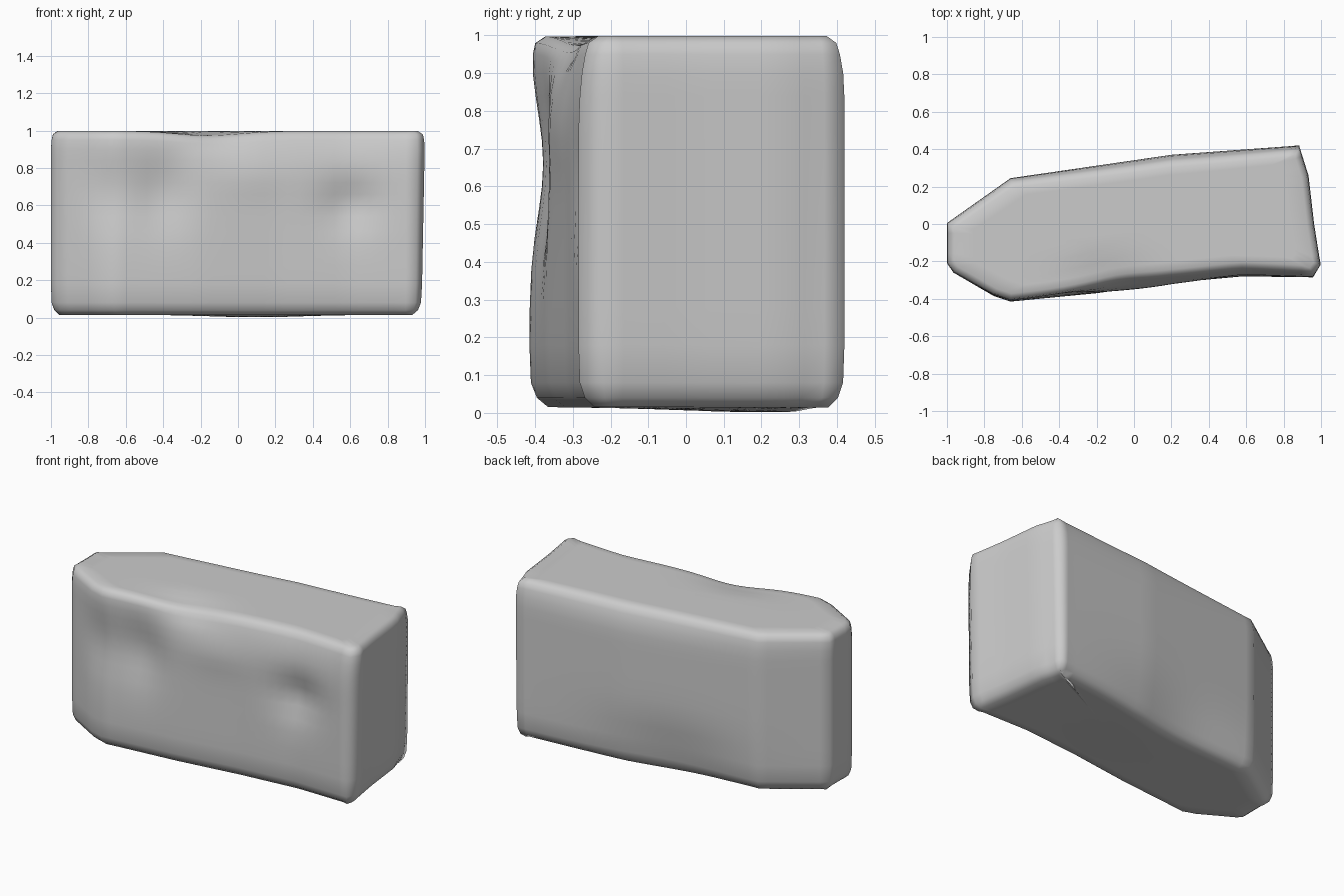
import bpy, bmesh, math
from mathutils import Vector

if "Cube" in bpy.data.objects:
    bpy.data.objects.remove(bpy.data.objects["Cube"])

# Plan outline, counter-clockwise from the front left corner
outline = [(-0.75, -0.385), (-0.66, -0.415), (-0.2, -0.37), (0.2, -0.315), (0.58, -0.28),
           (0.96, -0.285), (1.0, -0.22), (0.965, 0.0), (0.935, 0.26), (0.885, 0.42),
           (0.2, 0.37), (-0.66, 0.245), (-1.0, 0.005), (-1.0, -0.21), (-0.965, -0.26)]
# Height, inward offset of each ring
levels = [(0.015, 0.05), (0.04, 0.02), (0.08, 0.004), (0.18, 0), (0.28, 0), (0.38, 0),
          (0.46, 0), (0.54, 0), (0.6, 0), (0.66, 0), (0.72, 0), (0.78, 0), (0.84, 0),
          (0.9, 0), (0.95, 0.004), (0.98, 0.012), (0.998, 0.04)]
# Hollows (positive) and swellings (negative): x, z, x radius, z radius, depth
front_relief = [(-0.42, 0.66, 0.16, 0.2, 0.05), (0.6, 0.6, 0.15, 0.13, 0.05),
                (-0.7, 0.66, 0.12, 0.2, 0.035), (0.5, 1.0, 0.6, 0.13, 0.035),
                (0.1, 0.75, 0.2, 0.1, -0.01), (-0.1, 0.98, 0.22, 0.12, 0.03)]
back_relief = [(-0.1, 0.08, 0.45, 0.2, 0.05), (0.2, 1.0, 0.9, 0.09, 0.025)]


def bump(u, v, b):
    return b[4] * math.exp(-((u - b[0]) / b[2]) ** 2 - ((v - b[1]) / b[3]) ** 2)


def resample(points, step=0.06):
    out = []
    for i, a in enumerate(points):
        a, b = Vector(a), Vector(points[(i + 1) % len(points)])
        n = max(1, round((b - a).length / step))
        out += [a.lerp(b, k / n) for k in range(n)]
    return out


pts = resample(outline)
N = len(pts)
normals = []
for i in range(N):
    t = pts[(i + 1) % N] - pts[i - 1]
    normals.append(Vector((t.y, -t.x)).normalized())

bm = bmesh.new()


def height(x, y, z):
    # uneven top rim and slightly bulging underside
    if z > 0.9:
        return z - bump(x, y, (-0.15, -0.3, 0.25, 0.12, 0.025))
    if z < 0.05:
        return z - bump(x, y, (0.1, 0.2, 0.35, 0.3, 0.013))
    return z


def ring(z, inset, scale=1.0):
    verts = []
    for p, n in zip(pts, normals):
        q = p - n * inset
        x, y = q
        y += max(0, -n.y) * sum(bump(x, z, b) for b in front_relief)
        y -= max(0, n.y) * sum(bump(x, z, b) for b in back_relief)
        # right end leans slightly outwards towards the top
        x -= max(0, n.x) * (0.02 * (1 - z) if p.x > 0.8 else 0)
        s = 1 - (1 - scale) * 0.7
        x, y = x * s, 0.09 * x + (y - 0.09 * x) * scale
        verts.append(bm.verts.new((x, y, height(x, y, z))))
    return verts


# Stone block: side rings plus shrinking rings for the underside and top
caps = (0.85, 0.65, 0.4, 0.15)
rings = [ring(0.015, 0.05, s) for s in reversed(caps)]
rings += [ring(z, i) for z, i in levels]
rings += [ring(0.998, 0.04, s) for s in caps]
for lo, hi in zip(rings, rings[1:]):
    for i in range(N):
        j = (i + 1) % N
        bm.faces.new((lo[i], lo[j], hi[j], hi[i]))
bm.faces.new(list(reversed(rings[0])))
bm.faces.new(rings[-1])
bmesh.ops.recalc_face_normals(bm, faces=bm.faces)
for f in bm.faces:
    f.smooth = True

mesh = bpy.data.meshes.new("stone_block")
bm.to_mesh(mesh)
bm.free()
block = bpy.data.objects.new("stone_block", mesh)
bpy.context.collection.objects.link(block)
